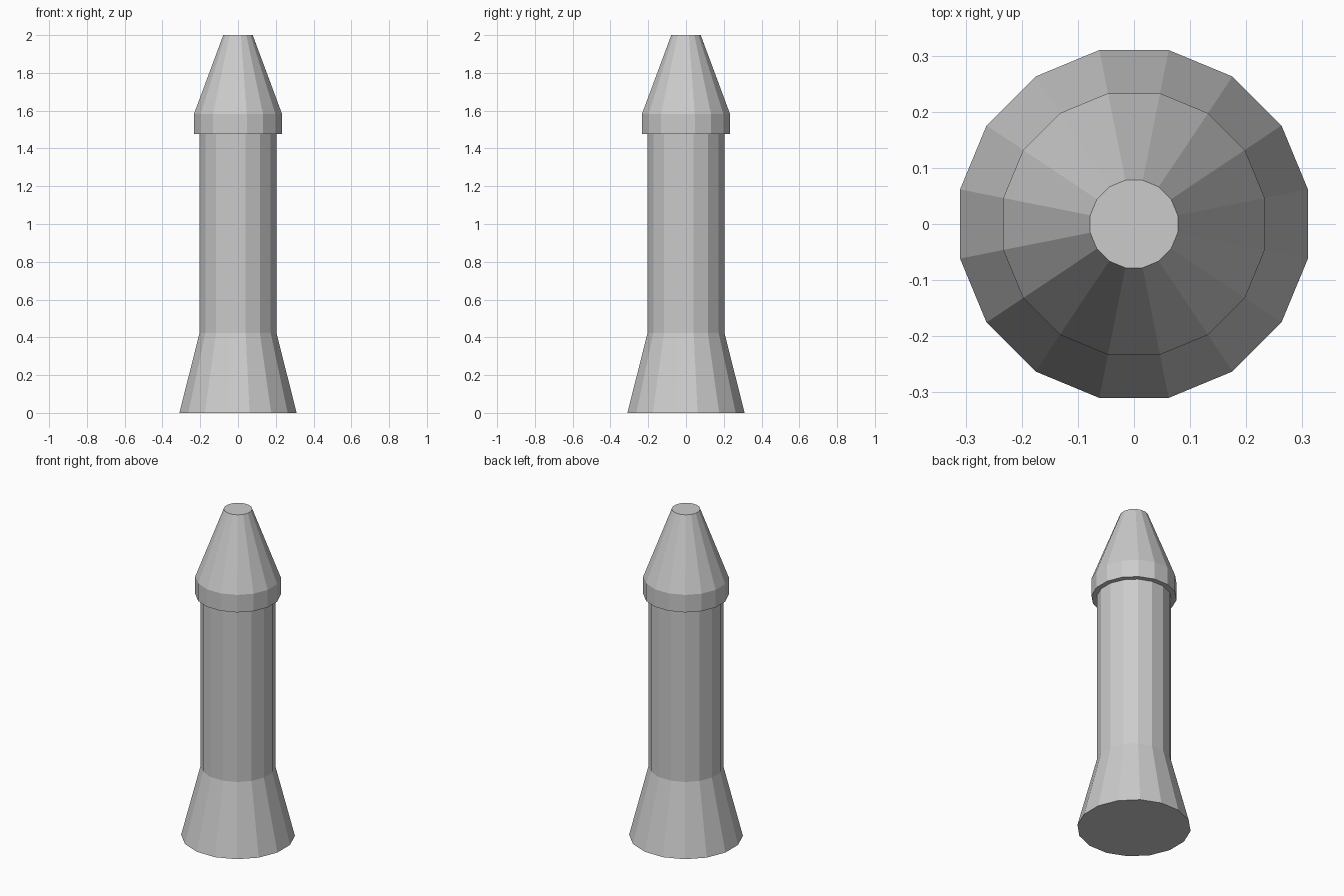
import bpy, bmesh
from math import cos, sin, pi

if "Cube" in bpy.data.objects:
    bpy.data.objects.remove(bpy.data.objects["Cube"])

SIDES = 16


def lathe(name, profile, cap_bottom=False, cap_top=False):
    """Spin (apothem, z) points into a flat-faced 16-sided shell."""
    bm = bmesh.new()
    rings = []
    for apothem, z in profile:
        r = apothem / cos(pi / SIDES)
        angles = [(i + 0.5) * 2 * pi / SIDES for i in range(SIDES)]
        rings.append([bm.verts.new((r * cos(a), r * sin(a), z)) for a in angles])
    for low, high in zip(rings, rings[1:]):
        for i in range(SIDES):
            j = (i + 1) % SIDES
            bm.faces.new((low[i], low[j], high[j], high[i]))
    if cap_bottom:
        bm.faces.new(rings[0][::-1])
    if cap_top:
        bm.faces.new(rings[-1])
    mesh = bpy.data.meshes.new(name)
    bm.to_mesh(mesh)
    bm.free()
    obj = bpy.data.objects.new(name, mesh)
    bpy.context.collection.objects.link(obj)
    return obj


# Flared tail with closed underside
lathe("flared_base", [(0.31, 0), (0.204, 0.423)], cap_bottom=True)

# Straight tube
lathe("body_tube", [(0.204, 0.423), (0.204, 1.476)])

# Overhanging collar and blunt nose
lathe("nose_cone", [(0.204, 1.476), (0.233, 1.476), (0.233, 1.583), (0.078, 2.0)],
      cap_top=True)
